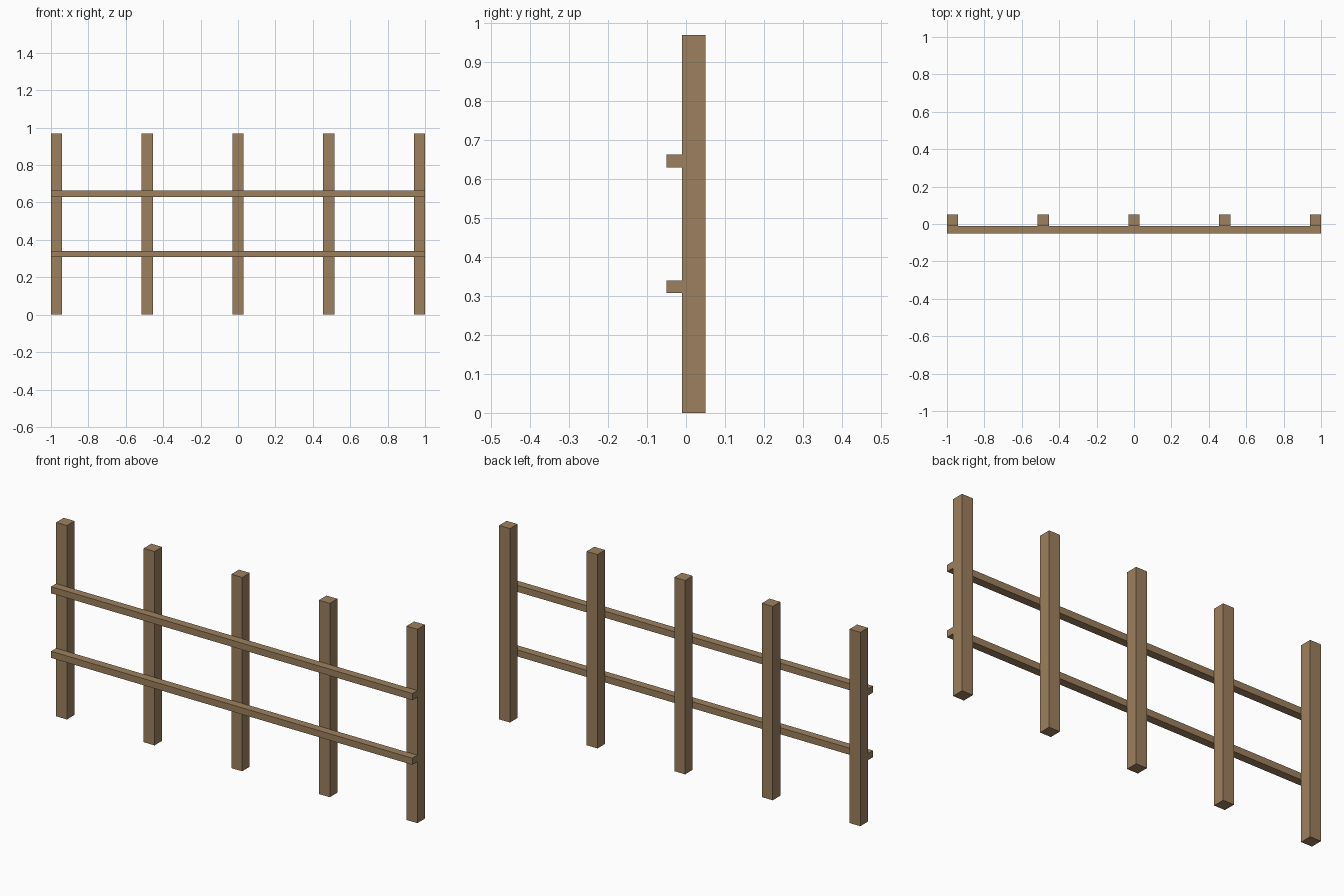
import bpy

if "Cube" in bpy.data.objects:
    bpy.data.objects.remove(bpy.data.objects["Cube"])

# Single timber colour
wood = bpy.data.materials.new("brown_wood")
wood.diffuse_color = (0.34, 0.216, 0.113, 1.0)
wood.use_nodes = True
wood.node_tree.nodes["Principled BSDF"].inputs["Base Color"].default_value = wood.diffuse_color


def beam(name, lo, hi):
    """Box spanning two opposite corners."""
    bpy.ops.mesh.primitive_cube_add(
        size=1, location=[(a + b) / 2 for a, b in zip(lo, hi)])
    ob = bpy.context.object
    ob.name = name
    ob.scale = [b - a for a, b in zip(lo, hi)]
    bpy.ops.object.transform_apply(location=False, rotation=False, scale=True)
    ob.data.materials.append(wood)
    return ob


HEIGHT = 0.97
POST = 0.06

# Five evenly spaced square posts
for i in range(5):
    x = -0.97 + i * 0.485
    beam(f"post_{i + 1}", (x - POST / 2, -0.01, 0), (x + POST / 2, 0.05, HEIGHT))

# Two long rails fixed to the front of the posts, at one and two thirds height
for name, z in (("lower_rail", HEIGHT / 3), ("upper_rail", HEIGHT * 2 / 3)):
    beam(name, (-1, -0.05, z - 0.016), (1, -0.01, z + 0.017))
